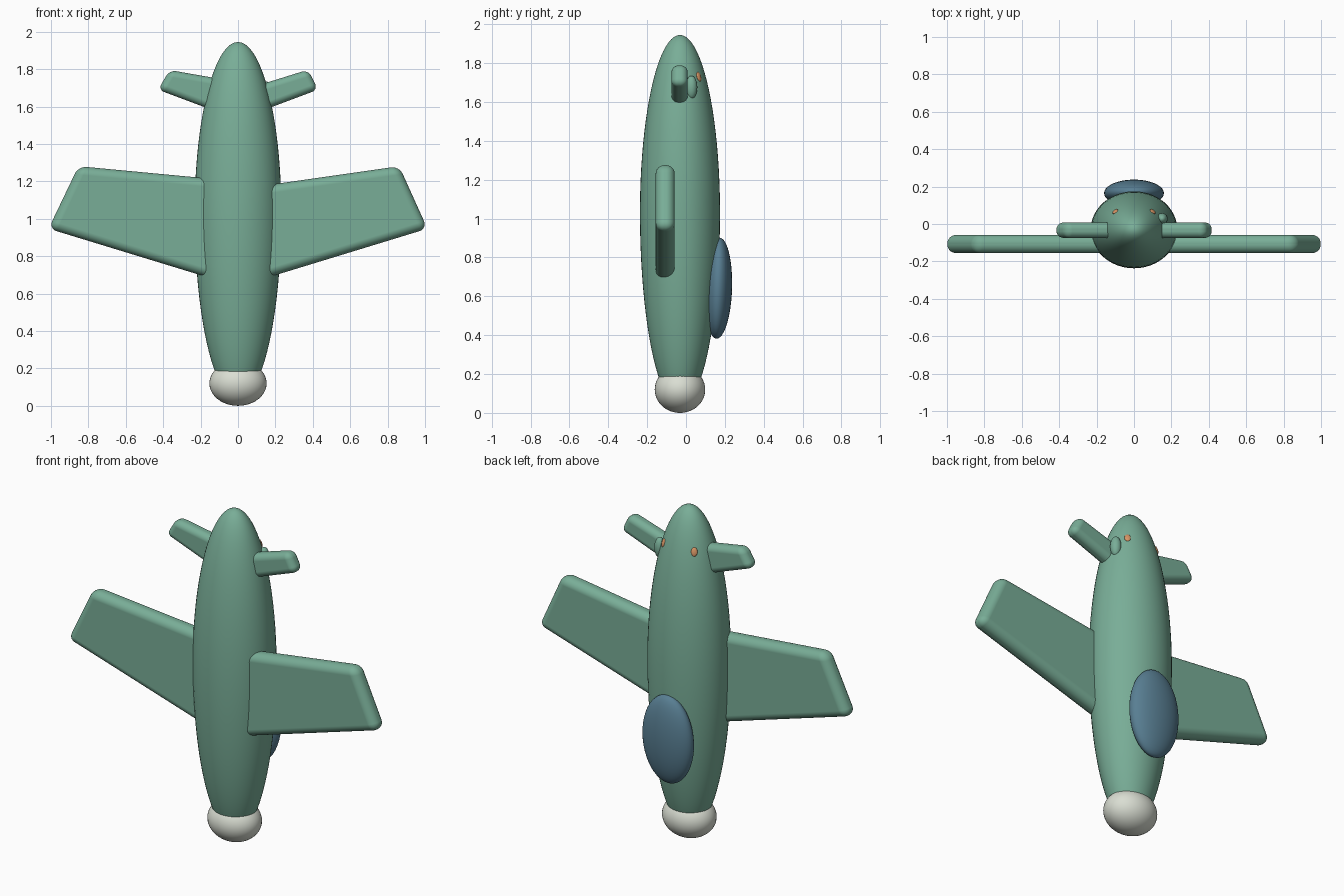
import bpy, bmesh, math
from mathutils import Matrix, Vector

if "Cube" in bpy.data.objects:
    bpy.data.objects.remove(bpy.data.objects["Cube"])


def material(name, rgb):
    m = bpy.data.materials.new(name)
    m.diffuse_color = (*rgb, 1)
    m.use_nodes = True
    m.node_tree.nodes["Principled BSDF"].inputs["Base Color"].default_value = m.diffuse_color
    return m


GREEN = material("soft_green", (0.19, 0.42, 0.31))
BLUE = material("slate_blue", (0.098, 0.21, 0.29))
WHITE = material("off_white", (0.70, 0.73, 0.65))
ORANGE = material("orange", (0.68, 0.30, 0.13))
YC = -0.031  # fuselage axis


def add(name, bm, mat, angle=40):
    bmesh.ops.recalc_face_normals(bm, faces=bm.faces)
    me = bpy.data.meshes.new(name)
    bm.to_mesh(me)
    bm.free()
    me.materials.append(mat)
    ob = bpy.data.objects.new(name, me)
    bpy.context.collection.objects.link(ob)
    bpy.ops.object.select_all(action='DESELECT')
    ob.select_set(True)
    bpy.context.view_layer.objects.active = ob
    bpy.ops.object.shade_smooth_by_angle(angle=math.radians(angle))
    return ob


def ellipsoid(name, loc, size, mat, rot=None):
    bm = bmesh.new()
    bmesh.ops.create_uvsphere(bm, u_segments=40, v_segments=24, radius=1)
    m = Matrix.Translation(loc) @ (rot or Matrix()) @ Matrix.Diagonal((*size, 1))
    bmesh.ops.transform(bm, matrix=m, verts=bm.verts)
    return add(name, bm, mat)


def wing(name, outline, y, thick, bevel):
    """Rounded slab from an outline in the x-z plane."""
    bm = bmesh.new()
    face = bm.faces.new([bm.verts.new((x, y - thick / 2, z)) for x, z in outline])
    ext = bmesh.ops.extrude_face_region(bm, geom=[face])
    verts = [v for v in ext["geom"] if isinstance(v, bmesh.types.BMVert)]
    bmesh.ops.translate(bm, vec=(0, thick, 0), verts=verts)
    ob = add(name, bm, GREEN, 60)
    mod = ob.modifiers.new("round_edges", 'BEVEL')
    mod.width = bevel
    mod.segments = 6
    mod.limit_method = 'NONE'
    mod.harden_normals = True
    return ob


# Fuselage: half ellipses above and below the widest ring, cut off at the nose
SEG, RINGS, MID = 48, 36, 1.03
bm = bmesh.new()
rings = []
low = math.asin(-0.87)
for i in range(RINGS):
    t = low + (math.pi / 2 - low) * i / RINGS
    z = MID + math.sin(t) * (0.915 if t > 0 else 1.0)
    r = math.cos(t)
    rings.append([bm.verts.new((0.232 * r * math.cos(a), YC + 0.206 * r * math.sin(a), z))
                  for a in (2 * math.pi * k / SEG for k in range(SEG))])
for a, b in zip(rings, rings[1:]):
    for k in range(SEG):
        j = (k + 1) % SEG
        bm.faces.new((a[k], a[j], b[j], b[k]))
tip = bm.verts.new((0, YC, MID + 0.915))
for k in range(SEG):
    bm.faces.new((rings[-1][k], rings[-1][(k + 1) % SEG], tip))
bm.faces.new(rings[0][::-1])
add("fuselage", bm, GREEN)

# Nose cap and canopy
ellipsoid("nose_cap", (0, YC, 0.12), (0.153, 0.13, 0.12), WHITE)
ellipsoid("canopy", (0, 0.165, 0.642), (0.16, 0.072, 0.26), BLUE,
          Matrix.Rotation(-0.03, 4, 'X'))

# Main wings
wing("right_wing", [(0.1, 1.172), (0.862, 1.281), (1.013, 0.947), (0.1, 0.668)],
     -0.107, 0.098, 0.045)
wing("left_wing", [(-0.1, 1.21), (-0.853, 1.281), (-1.013, 0.947), (-0.1, 0.668)],
     -0.107, 0.098, 0.045)

# Tail wings
wing("right_tail_wing", [(0.08, 1.705), (0.375, 1.797), (0.428, 1.69), (0.08, 1.56)],
     -0.033, 0.083, 0.036)
wing("left_tail_wing", [(-0.08, 1.745), (-0.365, 1.795), (-0.428, 1.69), (-0.08, 1.56)],
     -0.033, 0.083, 0.036)

# Small bump beside the right tail wing
ellipsoid("tail_bump", (0.15, 0.028, 1.675), (0.03, 0.03, 0.06), GREEN)

# Tail lights, lying on the fuselage skin
for side, label in ((1, "right"), (-1, "left")):
    n = Vector((side * 0.55, 0.78, 0.28)).normalized()
    ellipsoid(label + "_tail_light", (side * 0.1, 0.066, 1.73), (0.017, 0.025, 0.008),
              ORANGE, n.to_track_quat('Z', 'Y').to_matrix().to_4x4())
